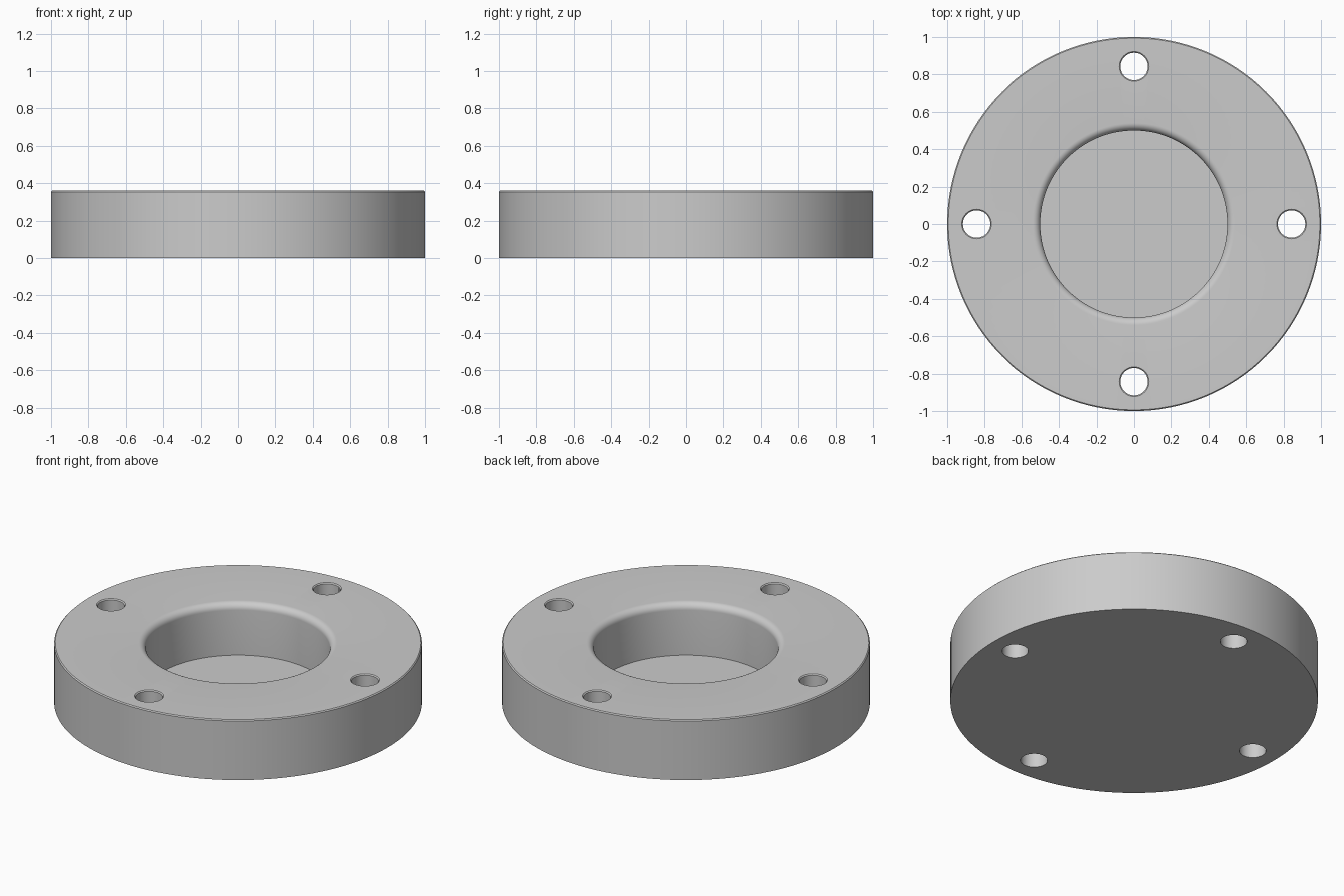
import bpy, bmesh
from math import pi, sin, cos, radians
from mathutils import Vector

cube = bpy.data.objects.get("Cube")
if cube:
    bpy.data.objects.remove(cube, do_unlink=True)

HEIGHT, RADIUS = 0.36, 1.0
POCKET_R, FLOOR_Z, FILLET = 0.5, 0.05, 0.04
HOLE_R, HOLE_CIRCLE, EDGE = 0.073, 0.843, 0.006

steel = bpy.data.materials.new("plain_grey")
steel.use_nodes = True
grey = (0.6, 0.6, 0.6, 1)
steel.diffuse_color = grey
steel.node_tree.nodes["Principled BSDF"].inputs["Base Color"].default_value = grey


def lathe(name, profile, segments):
    """Revolve (radius, height) points about z; both ends lie on the axis."""
    bm = bmesh.new()
    verts = [bm.verts.new((r, 0, z)) for r, z in profile]
    edges = [bm.edges.new(pair) for pair in zip(verts, verts[1:])]
    bmesh.ops.spin(bm, geom=verts + edges, cent=(0, 0, 0), axis=(0, 0, 1),
                   angle=2 * pi, steps=segments, use_merge=True)
    bmesh.ops.remove_doubles(bm, verts=bm.verts[:], dist=1e-5)
    bmesh.ops.recalc_face_normals(bm, faces=bm.faces[:])
    mesh = bpy.data.meshes.new(name)
    bm.to_mesh(mesh)
    bm.free()
    mesh.materials.append(steel)
    obj = bpy.data.objects.new(name, mesh)
    bpy.context.collection.objects.link(obj)
    return obj


# Flange disc with a blind, rounded-lip pocket
lip = [(POCKET_R + FILLET * (1 - cos(a)), HEIGHT - FILLET * (1 - sin(a)))
       for a in (radians(90 * i / 8) for i in range(9))]
profile = [(0, FLOOR_Z), (POCKET_R, FLOOR_Z)] + lip + [
    (RADIUS - EDGE, HEIGHT), (RADIUS, HEIGHT - EDGE), (RADIUS, 0), (0, 0)]
flange = lathe("flange", profile, 128)

# Four bolt holes with a slightly broken top edge
flare = HOLE_R + EDGE
for i in range(4):
    cutter = lathe("bolt_hole_cutter", [
        (0, -0.1), (HOLE_R, -0.1), (HOLE_R, HEIGHT - EDGE),
        (flare, HEIGHT), (flare, HEIGHT + 0.1), (0, HEIGHT + 0.1)], 48)
    cutter.location = Vector((cos(i * pi / 2), sin(i * pi / 2), 0)) * HOLE_CIRCLE
    cutter.hide_render = True
    cutter.hide_set(True)
    cut = flange.modifiers.new("bolt_hole", 'BOOLEAN')
    cut.operation = 'DIFFERENCE'
    cut.solver = 'EXACT'
    cut.object = cutter

# Apply the cuts, then drop the cutters
bpy.context.view_layer.update()
result = bpy.data.meshes.new_from_object(
    flange.evaluated_get(bpy.context.evaluated_depsgraph_get()))
flange.modifiers.clear()
flange.data = result
for obj in [o for o in bpy.data.objects if o.name.startswith("bolt_hole_cutter")]:
    bpy.data.objects.remove(obj, do_unlink=True)

# Smooth round walls, crisp edges
bpy.ops.object.select_all(action='DESELECT')
flange.select_set(True)
bpy.context.view_layer.objects.active = flange
bpy.ops.object.shade_smooth_by_angle(angle=radians(30))
